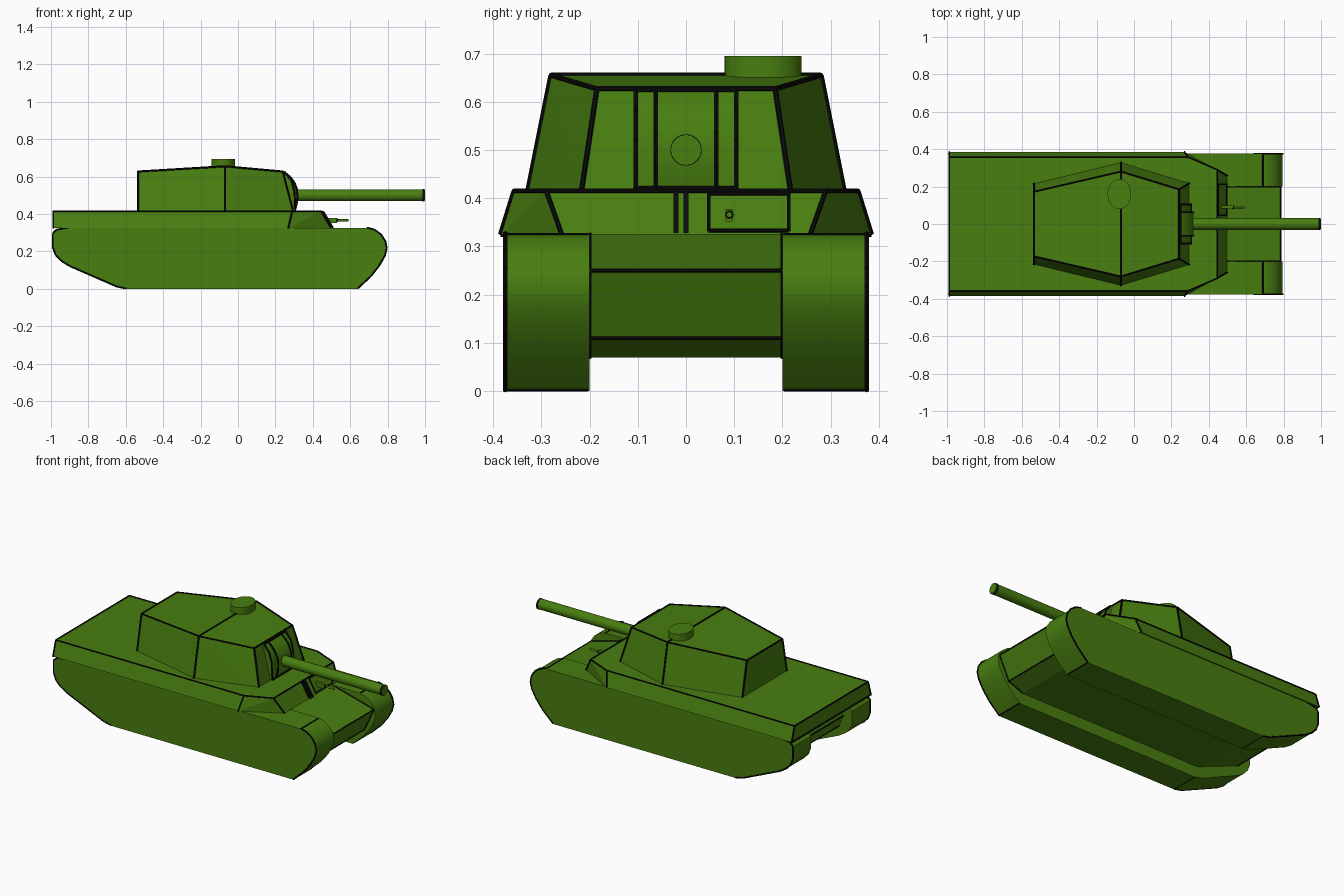
import bpy, bmesh, math
from mathutils import Vector

if "Cube" in bpy.data.objects:
    bpy.data.objects.remove(bpy.data.objects["Cube"], do_unlink=True)


def material(name, rgb):
    m = bpy.data.materials.new(name)
    m.use_nodes = True
    m.diffuse_color = (*rgb, 1)
    m.node_tree.nodes["Principled BSDF"].inputs["Base Color"].default_value = (*rgb, 1)
    return m


GREEN = material("army green", (0.065, 0.21, 0.005))
BLACK = material("black edging", (0.003, 0.003, 0.003))


def finish(name, bm, mat, smooth=False):
    bmesh.ops.recalc_face_normals(bm, faces=bm.faces[:])
    me = bpy.data.meshes.new(name)
    bm.to_mesh(me)
    bm.free()
    me.materials.append(mat)
    ob = bpy.data.objects.new(name, me)
    bpy.context.collection.objects.link(ob)
    if smooth:
        bpy.ops.object.select_all(action="DESELECT")
        ob.select_set(True)
        bpy.context.view_layer.objects.active = ob
        bpy.ops.object.shade_smooth_by_angle(angle=math.radians(32))
    return ob


def solid(name, points, mat=GREEN):
    """Flat-sided convex body through the given corners."""
    bm = bmesh.new()
    for p in points:
        bm.verts.new(p)
    bmesh.ops.convex_hull(bm, input=bm.verts[:])
    bmesh.ops.dissolve_limit(bm, angle_limit=0.02, verts=bm.verts[:], edges=bm.edges[:])
    return finish(name, bm, mat)


def slab(name, profile, y0, y1, mat=GREEN, smooth=False):
    """Side profile in x and z, extruded across y."""
    bm = bmesh.new()
    face = bm.faces.new([bm.verts.new((x, y0, z)) for x, z in profile])
    ext = bmesh.ops.extrude_face_region(bm, geom=[face])["geom"]
    bmesh.ops.translate(bm, vec=(0, y1 - y0, 0),
                        verts=[v for v in ext if isinstance(v, bmesh.types.BMVert)])
    return finish(name, bm, mat, smooth)


def add_rod(bm, a, b, r, sides):
    a, b = Vector(a), Vector(b)
    turn = (b - a).to_track_quat("Z", "Y").to_matrix().to_4x4()
    turn.translation = (a + b) / 2
    bmesh.ops.create_cone(bm, cap_ends=True, segments=sides, radius1=r, radius2=r,
                          depth=(b - a).length, matrix=turn)


def trim(name, paths, r=0.006, mat=BLACK, sides=6):
    """Thin edging along one or more paths."""
    bm = bmesh.new()
    for path in paths:
        for a, b in zip(path, path[1:]):
            add_rod(bm, a, b, r, sides)
    return finish(name, bm, mat)


def rod(name, a, b, r, mat=GREEN, sides=32):
    bm = bmesh.new()
    add_rod(bm, a, b, r, sides)
    return finish(name, bm, mat, True)


def flip(points):
    return [(x, -y, z) for x, y, z in points]


def both(paths):
    return paths + [flip(p) for p in paths]


# Track units: curved nose and sloping tail
nose = [(0.69, 0.325), (0.73, 0.314), (0.765, 0.288), (0.788, 0.252), (0.795, 0.215),
        (0.785, 0.175), (0.755, 0.122), (0.71, 0.065), (0.64, 0)]
tail = [(-0.6, 0), (-0.65, 0.011), (-0.9, 0.12), (-0.945, 0.148), (-0.975, 0.18),
        (-0.99, 0.22), (-0.99, 0.295), (-0.97, 0.314), (-0.91, 0.325)]
for side, s in (("left", 1), ("right", -1)):
    slab(side + "_track", nose + tail, s * 0.2, s * 0.377, smooth=True)
    edges = [[(x, s * 0.375, z + 0.002) for x, z in run] for run in (nose, tail)]
    cross = [[(x, s * 0.203, z), (x, s * 0.375, z)]
             for x, z in ((0.69, 0.323), (0.64, 0.004), (-0.6, 0.004))]
    trim(side + "_track_edging", edges + cross, 0.005)

# Lower hull between the tracks
belly = [(0.5, 0.325), (0.785, 0.25), (0.72, 0.11), (0.62, 0.07), (-0.62, 0.07),
         (-0.9, 0.18), (-0.93, 0.25), (-0.9, 0.325)]
slab("lower_hull", belly, -0.2, 0.2)
trim("lower_hull_edging",
     [[(x, -0.2, z), (x, 0.2, z)] for x, z in belly[1:3] + belly[5:7]]
     + both([[(x, 0.199, z) for x, z in belly[:4]]]), 0.004)

# Upper hull with sloped sides and angled front corners
low = [(-0.988, 0.385, 0.325), (0.27, 0.385, 0.325), (0.498, 0.258, 0.325)]
high = [(-0.988, 0.357, 0.415), (0.29, 0.357, 0.415), (0.445, 0.29, 0.415)]
deck = low + high
solid("upper_hull", deck + flip(deck))
trim("upper_hull_edging",
     both([[a, b] for a, b in zip(low, high)] + [high])
     + [[high[0], flip(high)[0]], [low[0], flip(low)[0]], [high[2], flip(high)[2]]], 0.005)


# Front plate fittings: outlined gun panel, centre ribs and hull gun
def on_front(y, z, lift=0.0):
    return (0.498 - (z - 0.325) * 0.59 + lift, y, z)


panel = [on_front(y, z, 0.003) for y, z in
         ((0.047, 0.333), (0.213, 0.333), (0.213, 0.41), (0.047, 0.41), (0.047, 0.333))]
trim("gun_panel_edging", [panel], 0.004)
for i, y in enumerate((-0.021, 0.0)):
    solid("front_rib_%d" % (i + 1),
          [on_front(y + d, z, k) for d in (-0.005, 0.005) for z in (0.328, 0.415)
           for k in (-0.01, 0.016)], BLACK)
solid("hull_gun_mount", [(x, y, z) for x in (0.46, 0.53) for y in (0.082, 0.098)
                         for z in (0.352, 0.378)])
rod("hull_gun_barrel", (0.52, 0.09, 0.366), (0.59, 0.09, 0.366), 0.006, sides=12)
rod("hull_gun_collar", (0.524, 0.09, 0.366), (0.535, 0.09, 0.366), 0.009, BLACK, 12)

# Turret: six-sided, highest across the middle
base = [(-0.535, 0.215, 0.415), (-0.07, 0.328, 0.415), (0.295, 0.217, 0.415)]
roof = [(-0.535, 0.172, 0.627), (-0.07, 0.28, 0.655), (0.24, 0.185, 0.627)]
solid("turret", base + roof + flip(base + roof))
trim("turret_edging",
     both([[a, b] for a, b in zip(base, roof)] + [roof])
     + [[p, flip([p])[0]] for p in roof], 0.0055)

# Gun shield: framed cheeks with a curved centre drum
cheek = [(0.22, 0.624), (0.25, 0.624), (0.286, 0.58), (0.302, 0.52), (0.306, 0.42),
         (0.26, 0.42)]
drum = [(0.22, 0.622), (0.25, 0.622), (0.28, 0.597), (0.302, 0.567), (0.314, 0.535),
        (0.318, 0.5), (0.316, 0.465), (0.306, 0.425), (0.26, 0.425)]
slab("shield_cheeks", cheek, -0.105, 0.105, smooth=True)
slab("shield_drum", drum, -0.062, 0.062, smooth=True)
frame = [[(x, 0.104, z) for x, z in cheek[1:5]], [(x, 0.063, z) for x, z in drum[1:8]]]
trim("shield_edging", both(frame)
     + [[(x, -0.104, z), (x, 0.104, z)] for x, z in (cheek[1], cheek[4])], 0.0055)

# Main gun
rod("main_gun_barrel", (0.29, 0, 0.5), (0.998, 0, 0.5), 0.031)
rod("muzzle_ring", (0.986, 0, 0.5), (0.997, 0, 0.5), 0.0325, BLACK)
rod("muzzle_face", (0.99, 0, 0.5), (1.0, 0, 0.5), 0.028)

# Oval commander hatch on the roof
hatch = rod("commander_hatch", (0, 0, -0.03), (0, 0, 0.03), 0.08, sides=40)
hatch.scale.x = 0.79
hatch.location = (-0.078, 0.16, 0.665)
